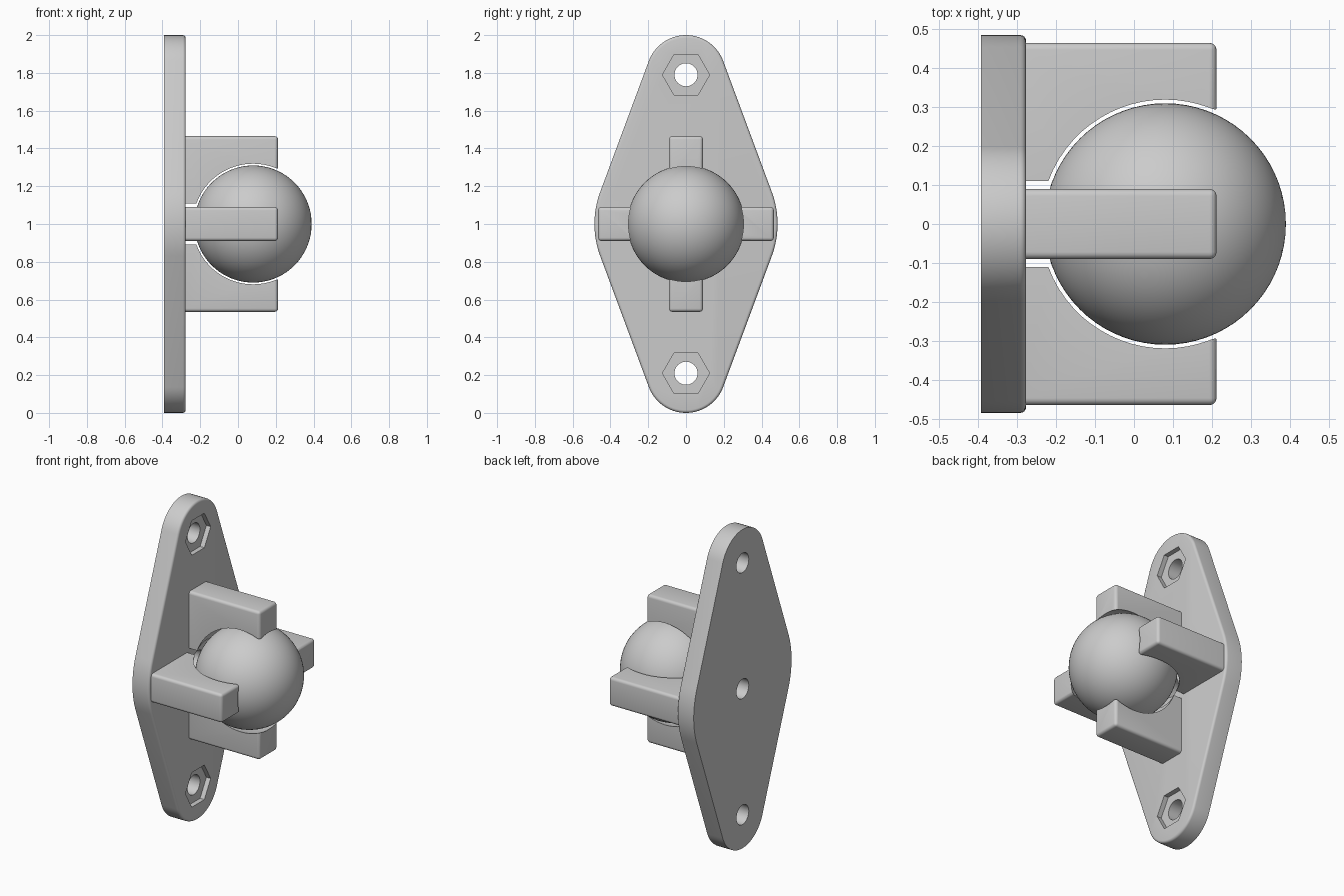
import bpy, bmesh
from math import sin, cos, pi, asin
from mathutils import Matrix, Vector

if "Cube" in bpy.data.objects:
    bpy.data.objects.remove(bpy.data.objects["Cube"])

BACK, FRONT, BALL_X = -0.393, -0.277, 0.08


def make(name, bm):
    bmesh.ops.recalc_face_normals(bm, faces=bm.faces)
    me = bpy.data.meshes.new(name)
    bm.to_mesh(me)
    bm.free()
    ob = bpy.data.objects.new(name, me)
    bpy.context.collection.objects.link(ob)
    return ob


def rod(name, x0, x1, r, z, n, turn=0.0):
    """Prism along x with n sides."""
    bm = bmesh.new()
    pts = [(r * cos(2 * pi * i / n + turn), z + r * sin(2 * pi * i / n + turn)) for i in range(n)]
    f = bm.faces.new([bm.verts.new((x0, y, zz)) for y, zz in pts])
    ext = bmesh.ops.extrude_face_region(bm, geom=[f])["geom"]
    bmesh.ops.translate(bm, vec=(x1 - x0, 0, 0), verts=[v for v in ext if isinstance(v, bmesh.types.BMVert)])
    return make(name, bm)


def sphere(name, r):
    bm = bmesh.new()
    bmesh.ops.create_uvsphere(bm, u_segments=72, v_segments=36, radius=r,
                              matrix=Matrix.Translation((BALL_X, 0, 1)) @ Matrix.Rotation(pi / 2, 4, 'Y'))
    return make(name, bm)


def activate(ob):
    bpy.ops.object.select_all(action='DESELECT')
    ob.select_set(True)
    bpy.context.view_layer.objects.active = ob


def cut(ob, cutters):
    activate(ob)
    for c in cutters:
        c.hide_render = True
        m = ob.modifiers.new("cut", 'BOOLEAN')
        m.operation, m.solver, m.object = 'DIFFERENCE', 'EXACT', c
        bpy.ops.object.modifier_apply(modifier=m.name)


def smooth(ob):
    activate(ob)
    bpy.ops.object.shade_smooth_by_angle(angle=0.5)


# Plate outline: three circles joined by tangent lines
R, r, d = 0.485, 0.21, 0.79
a = asin((R - r) / d)


def arc(cz, rad, t0, t1, n):
    return [(rad * cos(t0 + (t1 - t0) * i / n), cz + rad * sin(t0 + (t1 - t0) * i / n)) for i in range(n + 1)]


outline = (arc(1, R, -a, a, 12) + arc(1 + d, r, a, pi - a, 28)
           + arc(1, R, pi - a, pi + a, 12) + arc(1 - d, r, pi + a, 2 * pi - a, 28))
bm = bmesh.new()
face = bm.faces.new([bm.verts.new((BACK, y, z)) for y, z in outline])
ext = bmesh.ops.extrude_face_region(bm, geom=[face])["geom"]
bmesh.ops.translate(bm, vec=(FRONT - BACK, 0, 0), verts=[v for v in ext if isinstance(v, bmesh.types.BMVert)])
rim = [e for e in bm.edges if all(abs(v.co.x - FRONT) < 1e-5 for v in e.verts)]
bmesh.ops.bevel(bm, geom=rim, offset=0.015, segments=4, profile=0.5, affect='EDGES')
plate = make("mounting_plate", bm)

# Screw holes, with hexagonal nut recesses at both ends
cutters = [rod("hole_cutter", -0.5, 0, 0.061, z, 40) for z in (1 - d, 1, 1 + d)]
cutters += [rod("nut_cutter", FRONT - 0.03, 0, 0.125, z, 6) for z in (1 - d, 1 + d)]
cut(plate, cutters)
smooth(plate)

# Four gripping arms around the ball, hollowed to a spherical socket
socket = sphere("socket_cutter", 0.332)
clearance = rod("clearance_cutter", -0.5, 0, 0.142, 1, 64)
cutters += [socket, clearance]
x0, x1, inner, outer, half = FRONT - 0.005, 0.212, 0.02, 0.465, 0.09
for i, side in enumerate(("right", "top", "left", "bottom")):
    bm = bmesh.new()
    bmesh.ops.create_cube(bm, size=1)
    for v in bm.verts:
        v.co = Vector((x1 if v.co.x > 0 else x0, outer if v.co.y > 0 else inner, half * 2 * v.co.z))
    edges = [e for e in bm.edges
             if not all(v.co.x < 0 for v in e.verts) and not all(v.co.y < 0.1 for v in e.verts)]
    edges += [e for e in bm.edges
              if all(v.co.y < 0.1 for v in e.verts) and any(v.co.x < 0 for v in e.verts) is False]
    edges = list(set(edges))
    bmesh.ops.bevel(bm, geom=edges, offset=0.018, segments=4, profile=0.5, affect='EDGES')
    bmesh.ops.transform(bm, matrix=Matrix.Translation((0, 0, 1)) @ Matrix.Rotation(i * pi / 2, 4, 'X'),
                        verts=bm.verts)
    arm = make(side + "_arm", bm)
    cut(arm, [socket, clearance])
    smooth(arm)

# Ball held in the socket
smooth(sphere("ball", 0.31))

for c in cutters:
    bpy.data.objects.remove(c)
